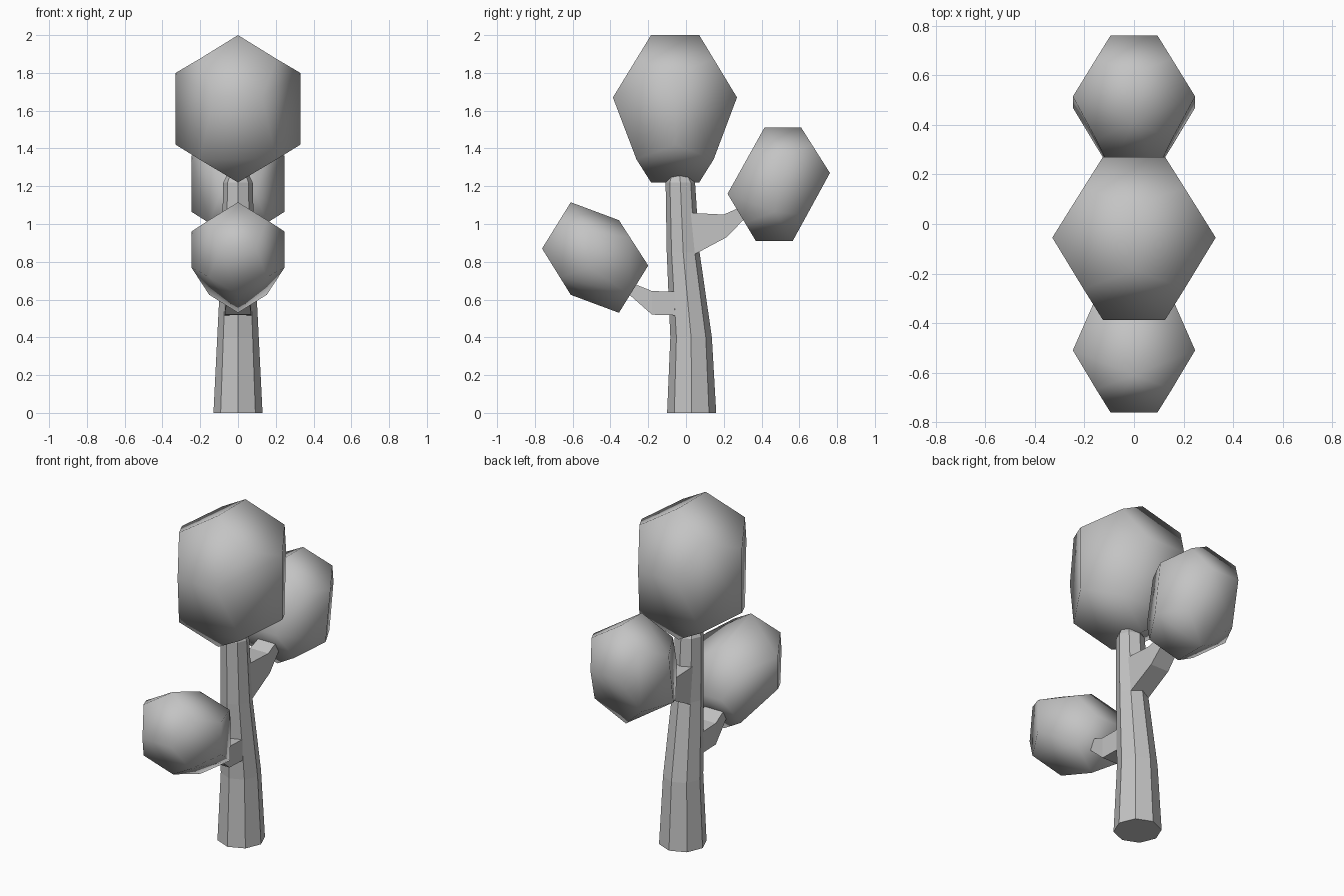
import bpy, bmesh, math
from mathutils import Vector

cube = bpy.data.objects.get("Cube")
if cube:
    bpy.data.objects.remove(cube, do_unlink=True)

grey = bpy.data.materials.new("plain_grey")
grey.use_nodes = True
grey.diffuse_color = (0.55, 0.55, 0.55, 1)
grey.node_tree.nodes["Principled BSDF"].inputs["Base Color"].default_value = (0.55, 0.55, 0.55, 1)


def finish(name, bm, smooth=False):
    bmesh.ops.recalc_face_normals(bm, faces=bm.faces)
    for f in bm.faces:
        f.smooth = smooth
    mesh = bpy.data.meshes.new(name)
    bm.to_mesh(mesh)
    bm.free()
    mesh.materials.append(grey)
    obj = bpy.data.objects.new(name, mesh)
    bpy.context.collection.objects.link(obj)


def loft(name, rings):
    """Skin a list of equal-sized point rings and cap both ends."""
    bm = bmesh.new()
    loops = [[bm.verts.new(p) for p in ring] for ring in rings]
    for a, b in zip(loops, loops[1:]):
        for i in range(len(a)):
            j = (i + 1) % len(a)
            bm.faces.new((a[i], a[j], b[j], b[i]))
    bm.faces.new(loops[0][::-1])
    bm.faces.new(loops[-1])
    finish(name, bm)


def foliage(name, top, bottom, waist, flanks, width, sag=0):
    """Stretched dodecahedron: top and bottom edges on x = 0, waist pairs
    front and back, flank pairs at full width, and eight corners between."""
    golden = (math.sqrt(5) - 1) / 2
    bm = bmesh.new()
    for y, z in top + bottom:
        bm.verts.new((0, y, z))
    for s in (-1, 1):
        for y, z in flanks:
            bm.verts.new((s * width, y, z))
        for y, z in waist:
            bm.verts.new((s * width * (1 - golden), y, z))
        for ends, drop in ((top, 0), (bottom, sag)):
            for w, e in zip(waist, ends):
                y, z = Vector(w).lerp(Vector(e), golden)
                bm.verts.new((s * width * golden, y, z - drop))
    bmesh.ops.convex_hull(bm, input=bm.verts)
    bmesh.ops.dissolve_limit(bm, angle_limit=math.radians(4),
                             verts=bm.verts, edges=bm.edges)
    finish(name, bm, smooth=True)


def octagon(y, z, r):
    return [(r * math.cos(i * math.pi / 4), y + r * math.sin(i * math.pi / 4), z)
            for i in range(8)]


def branch(name, stations):
    """Tapering box; each station is (half width, top y, top z, bottom y, bottom z)."""
    loft(name, [[(-w, ty, tz), (w, ty, tz), (w, by, bz), (-w, by, bz)]
                for w, ty, tz, by, bz in stations])


# Leaning eight-sided trunk with a bevelled top
loft("trunk", [octagon(*s) for s in (
    (0.03, 0, 0.13), (0.027, 0.4, 0.11), (-0.015, 0.85, 0.087),
    (-0.03, 1.22, 0.078), (-0.035, 1.265, 0.055))])

# Branches
branch("front_branch", [
    (0.072, 0.0, 0.64, 0.0, 0.515),
    (0.07, -0.18, 0.645, -0.18, 0.52),
    (0.05, -0.34, 0.71, -0.35, 0.67)])
branch("back_branch", [
    (0.062, 0.0, 1.06, 0.0, 0.815),
    (0.06, 0.20, 1.05, 0.215, 0.93),
    (0.05, 0.38, 1.13, 0.38, 1.10)])

# Foliage clumps
foliage("top_foliage",
        [(-0.185, 2), (0.07, 2)], [(-0.185, 1.22), (0.07, 1.22)],
        [(-0.387, 1.67), (0.27, 1.67)],
        [(-0.055, 1.8), (-0.055, 1.42)], 0.33, sag=0.05)
foliage("front_foliage",
        [(-0.61, 1.115), (-0.355, 1.02)], [(-0.61, 0.625), (-0.355, 0.53)],
        [(-0.762, 0.87), (-0.2, 0.78)],
        [(-0.51, 0.96), (-0.51, 0.77)], 0.247)
foliage("back_foliage",
        [(0.415, 1.51), (0.61, 1.51)], [(0.37, 0.91), (0.565, 0.91)],
        [(0.22, 1.16), (0.762, 1.27)],
        [(0.515, 1.36), (0.47, 1.065)], 0.247)
